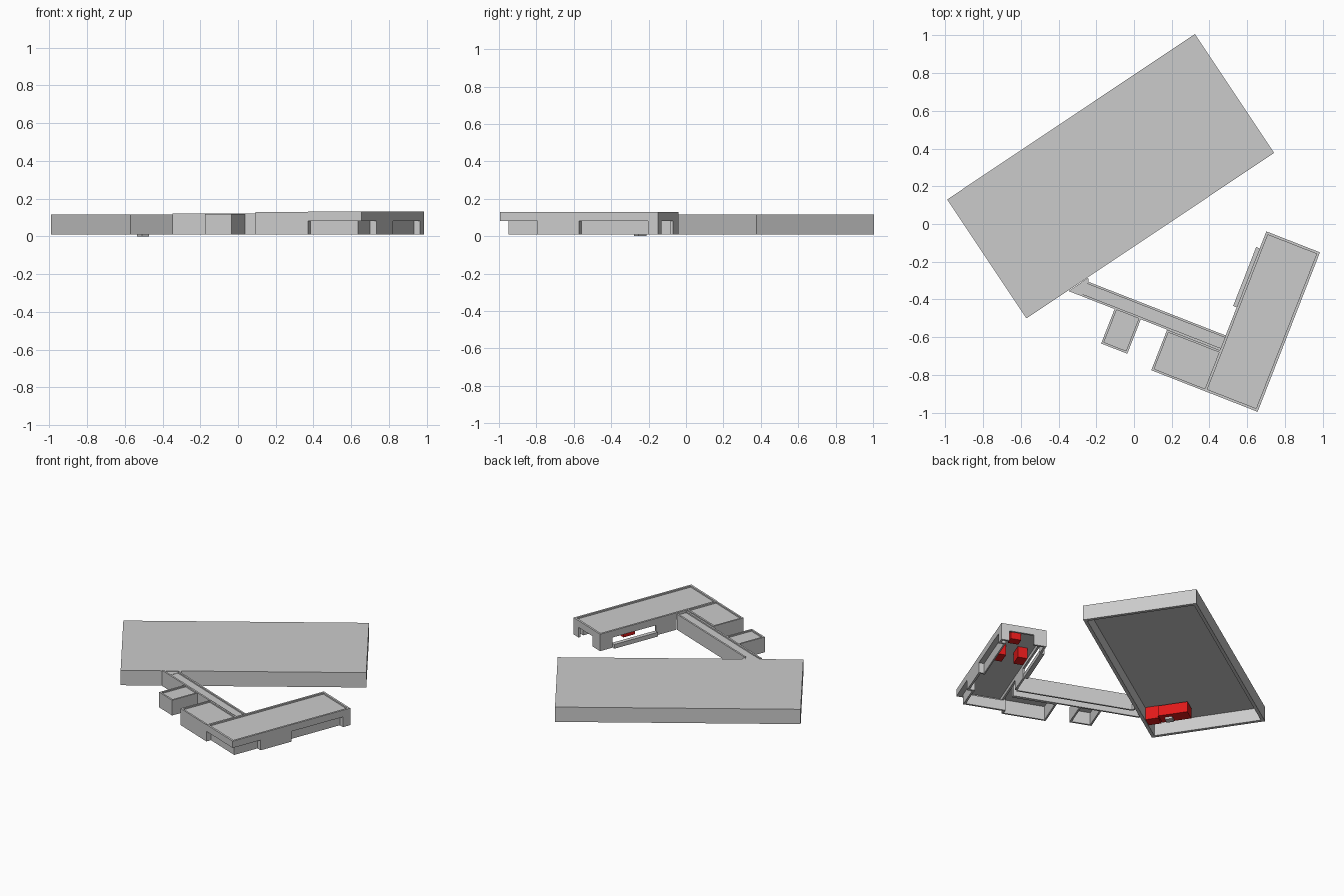
import bpy, bmesh
from mathutils import Vector

if "Cube" in bpy.data.objects:
    bpy.data.objects.remove(bpy.data.objects["Cube"])

RED = bpy.data.materials.new("red")
RED.diffuse_color = (0.75, 0.01, 0.01, 1)
RED.use_nodes = True
RED.node_tree.nodes["Principled BSDF"].inputs["Base Color"].default_value = RED.diffuse_color


def frame(origin, along, across):
    """Return a function turning local plan coordinates into world ones."""
    o, u, v = Vector(origin), Vector(along).normalized(), Vector(across).normalized()
    return lambda p: o + u * p[0] + v * p[1]


hall = frame((-0.57, -0.50), (1.31, 0.875), (-0.42, 0.63))    # along, across
wing = frame((0.655, -0.995), (0.364, 0.931), (-0.931, 0.364))


def prism(name, fr, plan, z0, z1, mat=None):
    bm = bmesh.new()
    low = [bm.verts.new((*fr(p), z0)) for p in plan]
    face = bm.faces.new(low)
    ext = bmesh.ops.extrude_face_region(bm, geom=[face])
    for v in ext["geom"]:
        if isinstance(v, bmesh.types.BMVert):
            v.co.z = z1
    bmesh.ops.recalc_face_normals(bm, faces=bm.faces)
    me = bpy.data.meshes.new(name)
    bm.to_mesh(me)
    bm.free()
    ob = bpy.data.objects.new(name, me)
    bpy.context.collection.objects.link(ob)
    if mat:
        me.materials.append(mat)
    return ob


def block(name, fr, a0, a1, b0, b1, z0, z1, mat=None):
    return prism(name, fr, [(a0, b0), (a1, b0), (a1, b1), (a0, b1)], z0, z1, mat)


Z = 0.01     # ground line of the buildings
HEAD = 0.082  # top of the openings

# Big hall: roof and four walls, open underneath
L, W, T, H = 1.578, 0.757, 0.022, 0.115
block("hall_roof", hall, 0, L, 0, W, H - 0.012, H)
for i, b in enumerate((0, W - T)):
    block(f"hall_long_wall_{i}", hall, 0, L, b, b + T, Z, H - 0.012)
for i, a in enumerate((0, L - T)):
    block(f"hall_end_wall_{i}", hall, a, a + T, T, W - T, Z, H - 0.012)

# Red rooms in the hall corner
block("hall_room_small", hall, 0.16, 0.235, 0.025, 0.11, Z, 0.1, RED)
block("hall_room_large", hall, 0.16, 0.25, 0.115, 0.31, 0.015, 0.09, RED)
block("hall_pedestal", hall, 0.175, 0.22, 0.15, 0.20, 0.0, 0.03)

# Main wing: roof sunk behind a parapet
WL, WW, t, WH = 0.907, 0.305, 0.014, 0.13
R = 0.035    # depth of the recesses
block("wing_roof", wing, t, WL - t, t, WW - t, 0.108, 0.12)
for i, b in enumerate((0, WW - t)):
    block(f"wing_side_band_{i}", wing, 0, WL, b, b + t, HEAD, WH)
for i, a in enumerate((0, WL - t)):
    block(f"wing_end_band_{i}", wing, a, a + t, t, WW - t, HEAD, WH)

# East wall piers, recessed corner and recessed window
block("east_pier_south", wing, 0.215, 0.455, 0, t, Z, HEAD)
block("east_pier_north", wing, 0.85, WL, 0, t, Z, HEAD)
block("corner_recess_side", wing, R, 0.215, R, R + t, Z, HEAD)
block("corner_recess_front", wing, R, R + t, R, WW, Z, HEAD)
block("corner_recess_jamb", wing, 0.215, 0.229, 0, R + t, Z, HEAD)
block("corner_soffit_side", wing, 0, 0.215, t, R, HEAD, HEAD + 0.008)
block("corner_soffit_front", wing, t, R, R, WW, HEAD, HEAD + 0.008)
block("east_window_wall", wing, 0.441, 0.864, R, R + 0.01, Z, HEAD)
block("east_window_soffit", wing, 0.441, 0.864, t, R, HEAD, HEAD + 0.008)
for i, a in enumerate((0.441, 0.85)):
    block(f"east_window_jamb_{i}", wing, a, a + t, t, R, Z, HEAD)

# North doorway piers
block("north_pier_east", wing, WL - t, WL, t, 0.055, Z, HEAD)
block("north_pier_west", wing, WL - t, WL, 0.22, WW, Z, HEAD)

# West wall piers and low bay
block("west_pier_south", wing, 0.317, 0.475, WW - t, WW, Z, HEAD)
block("west_pier_north", wing, 0.81, WL, WW - t, WW, Z, HEAD)
block("west_bay", wing, 0.475, 0.81, WW - 0.01, WW + 0.02, Z, 0.04)

# Red rooms inside the wing
block("wing_room_east", wing, 0.60, 0.69, 0.05, 0.105, 0.03, 0.11, RED)
block("wing_room_west", wing, 0.60, 0.69, 0.185, 0.25, 0.03, 0.11, RED)
block("wing_room_north", wing, 0.80, 0.86, 0.08, 0.15, 0.055, 0.11, RED)


def open_box(name, a0, a1, b0, b1, top, sides, t=0.012):
    """Parapet box without a floor; sides picks which walls are built."""
    block(name + "_roof", wing, a0, a1, b0, b1, top - 0.02, top - 0.009)
    walls = {"s": (a0, a0 + t, b0, b1), "n": (a1 - t, a1, b0, b1),
             "e": (a0, a1, b0, b0 + t), "w": (a0, a1, b1 - t, b1)}
    for k in sides:
        block(f"{name}_wall_{k}", wing, *walls[k], Z, top)


# South block, link corridor and its annex
open_box("south_block", 0, 0.231, WW, 0.605, 0.128, "snw")
block("south_block_jamb", wing, 0, R + t, WW, WW + 0.012, Z, HEAD + 0.03)
open_box("corridor", 0.231, 0.315, WW, 1.09, 0.12, "sn")
open_box("annex", 0.035, 0.231, 0.755, 0.904, 0.118, "sew")

# Angled corridor end meeting the hall
prism("corridor_end_roof", wing, [(0.231, 1.09), (0.315, 1.09), (0.335, 1.095), (0.231, 1.165)], 0.1, 0.113)
prism("corridor_end_wall_s", wing, [(0.231, 1.09), (0.243, 1.09), (0.243, 1.157), (0.231, 1.165)], Z, 0.12)
prism("corridor_end_wall_n", wing, [(0.303, 1.09), (0.315, 1.085), (0.335, 1.095), (0.32, 1.105)], Z, 0.115)
